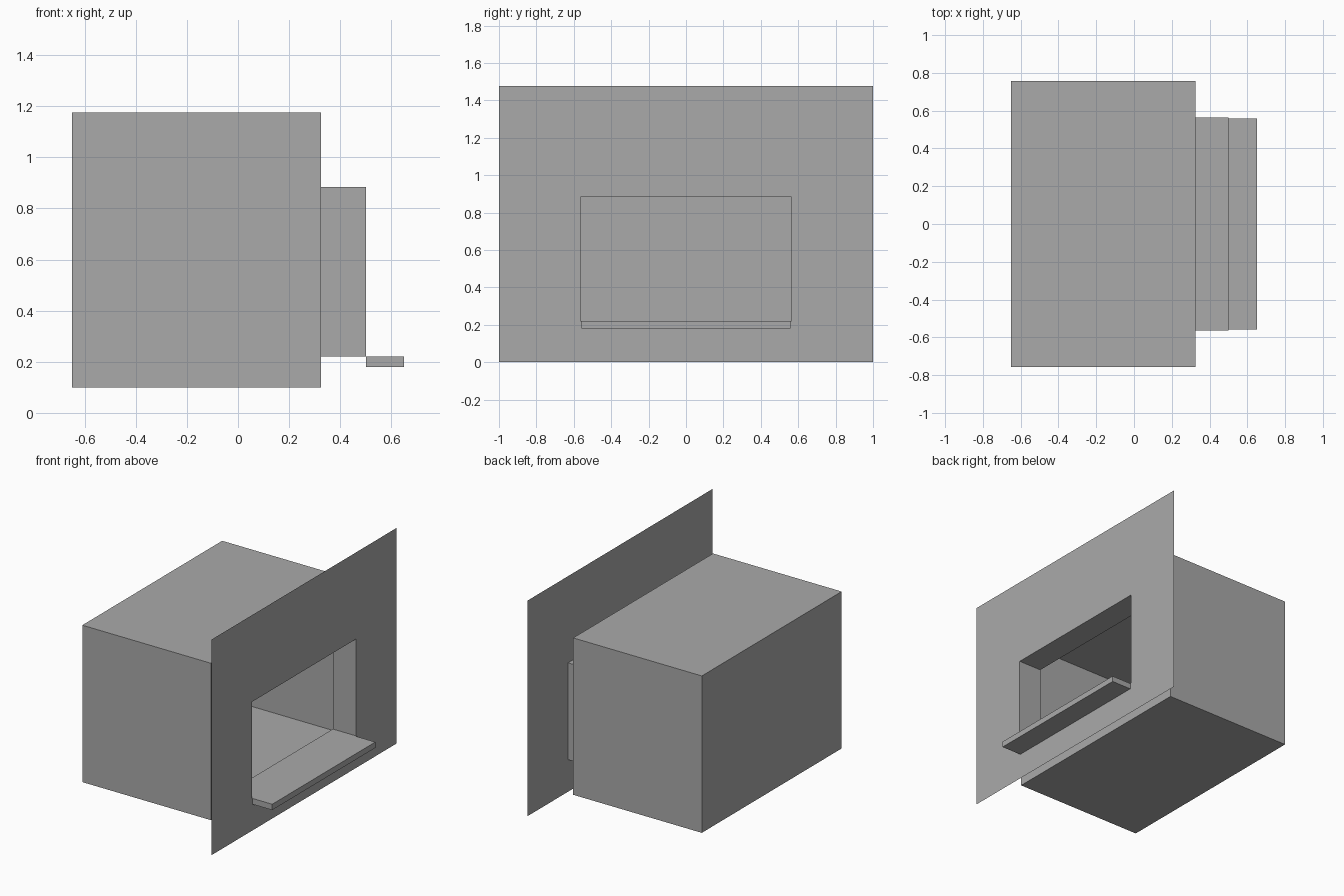
import bpy

if "Cube" in bpy.data.objects:
    bpy.data.objects.remove(bpy.data.objects["Cube"])

grey = bpy.data.materials.new("plain grey")
grey.diffuse_color = (0.4, 0.4, 0.4, 1)
grey.use_nodes = True
grey.node_tree.nodes["Principled BSDF"].inputs["Base Color"].default_value = grey.diffuse_color


def add_object(name, verts, faces):
    mesh = bpy.data.meshes.new(name)
    mesh.from_pydata(verts, [], faces)
    mesh.materials.append(grey)
    mesh.update()
    obj = bpy.data.objects.new(name, mesh)
    bpy.context.collection.objects.link(obj)
    return obj


def rect(x, half, z0, z1):
    """Rectangle corners in the plane at x, anticlockwise seen from +x."""
    return [(x, -half, z0), (x, half, z0), (x, half, z1), (x, -half, z1)]


def bridge(a, b):
    """Four quads joining two rectangle loops by first index."""
    return [(a + i, a + (i + 1) % 4, b + (i + 1) % 4, b + i) for i in range(4)]


BACK, MOUTH, WALL, LIP = -0.65, 0.325, 0.5, 0.65
OPENING = (0.563, 0.22, 0.883)

# Hollow chamber: closed back, four sides, front wall with an opening
add_object("chamber",
           rect(BACK, 0.757, 0.1, 1.175) + rect(MOUTH, 0.757, 0.1, 1.175)
           + rect(MOUTH, *OPENING),
           [(3, 2, 1, 0)] + bridge(0, 4) + bridge(4, 8))

# Open sleeve between the chamber and the wall panel
add_object("sleeve", rect(MOUTH, *OPENING) + rect(WALL, *OPENING), bridge(0, 4))

# Sheet-thin wall panel with the same opening
add_object("wall_panel", rect(WALL, 1.0, 0.0, 1.477) + rect(WALL, *OPENING),
           bridge(0, 4))

# Shelf projecting below the opening
add_object("shelf", rect(WALL, 0.558, 0.18, 0.22) + rect(LIP, 0.558, 0.18, 0.22),
           [(3, 2, 1, 0)] + bridge(0, 4) + [(4, 5, 6, 7)])
